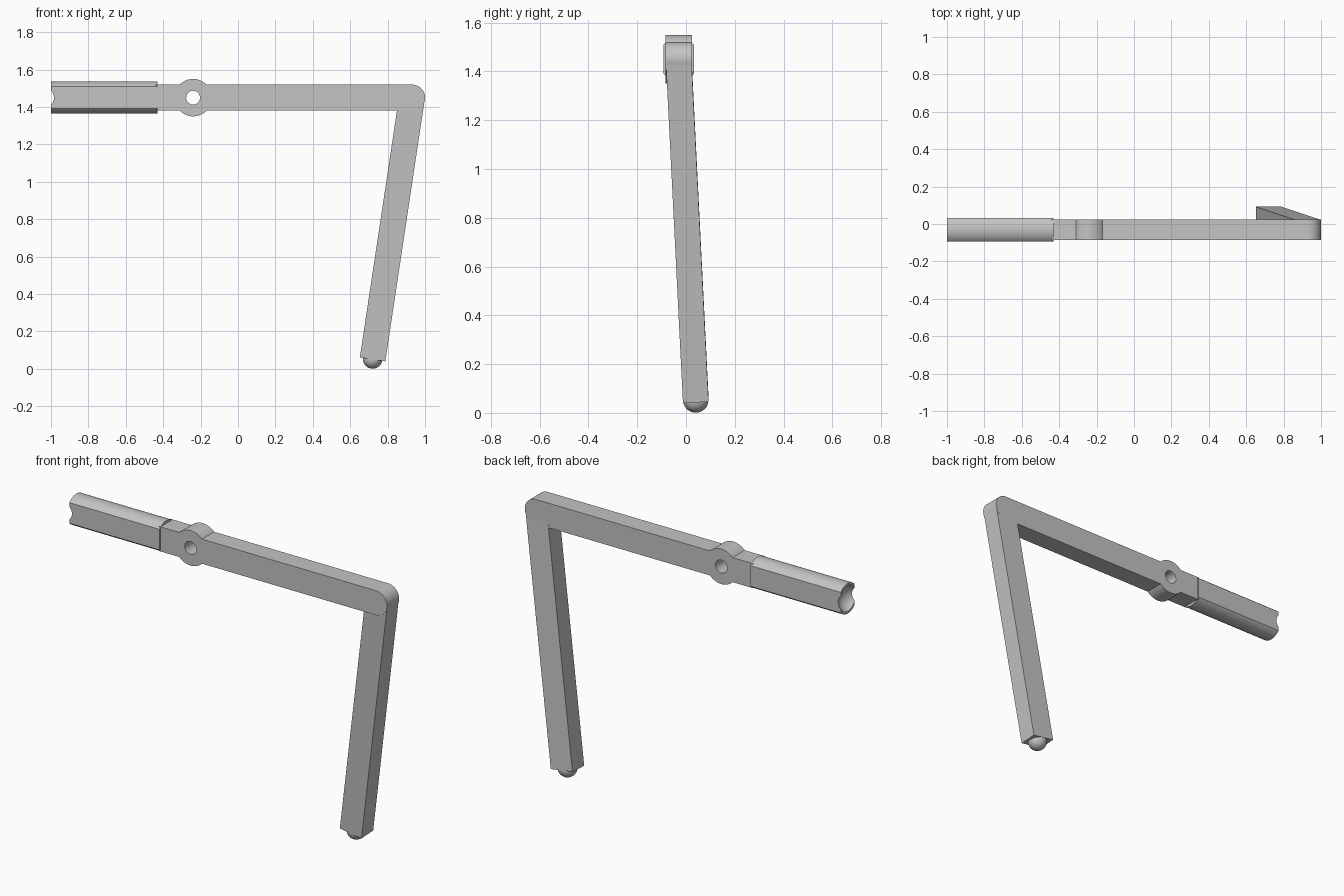
import bpy, bmesh
from math import sin, cos, asin, pi, radians
from mathutils import Vector, Matrix

cube = bpy.data.objects.get("Cube")
if cube:
    bpy.data.objects.remove(cube, do_unlink=True)

AXIS_Y, AXIS_Z = -0.03, 1.45      # centre line of the arm
ARM_R, ARM_HALF = 0.07, 0.055     # half height and half depth of the arm
HUB_X, HUB_R, HOLE_R = -0.24, 0.10, 0.037
PIVOT_X = 0.93

grey = bpy.data.materials.new("plain grey")
grey.use_nodes = True
grey.diffuse_color = (0.55, 0.55, 0.55, 1)
grey.node_tree.nodes["Principled BSDF"].inputs["Base Color"].default_value = (0.55, 0.55, 0.55, 1)


def make_object(name, bm):
    bmesh.ops.recalc_face_normals(bm, faces=bm.faces)
    mesh = bpy.data.meshes.new(name)
    bm.to_mesh(mesh)
    bm.free()
    mesh.materials.append(grey)
    obj = bpy.data.objects.new(name, mesh)
    bpy.context.collection.objects.link(obj)
    return obj


def prism(name, points, offset):
    """Extrude a closed loop of 3D points along an offset."""
    bm = bmesh.new()
    face = bm.faces.new([bm.verts.new(p) for p in points])
    new = bmesh.ops.extrude_face_region(bm, geom=[face])["geom"]
    bmesh.ops.translate(bm, vec=offset,
                        verts=[g for g in new if isinstance(g, bmesh.types.BMVert)])
    return make_object(name, bm)


def ball(name, centre, radius):
    bm = bmesh.new()
    bmesh.ops.create_uvsphere(bm, u_segments=48, v_segments=24, radius=radius,
                              matrix=Matrix.Translation(centre))
    return make_object(name, bm)


def arc(cx, cy, r, start, end, steps):
    angles = [start + (end - start) * i / steps for i in range(steps + 1)]
    return [(cx + r * cos(a), cy + r * sin(a)) for a in angles]


def activate(obj):
    bpy.ops.object.select_all(action='DESELECT')
    obj.select_set(True)
    bpy.context.view_layer.objects.active = obj


def cut(obj, cutter):
    cutter.hide_render = True
    mod = obj.modifiers.new("cut", 'BOOLEAN')
    mod.operation = 'DIFFERENCE'
    mod.solver = 'EXACT'
    mod.object = cutter
    activate(obj)
    bpy.ops.object.modifier_apply(modifier=mod.name)
    bpy.data.objects.remove(cutter, do_unlink=True)


def smooth(obj):
    activate(obj)
    bpy.ops.object.shade_smooth_by_angle(angle=radians(30))


# Arm: straight bar with a round end and a round hub, in one outline
neck = asin(ARM_R / HUB_R)
outline = [(-0.44, -ARM_R)]
outline += arc(HUB_X, 0, HUB_R, pi + neck, 2 * pi - neck, 24)
outline += arc(PIVOT_X, 0, ARM_R, -pi / 2, pi / 2, 32)
outline += arc(HUB_X, 0, HUB_R, neck, pi - neck, 24)
outline += [(-0.44, ARM_R)]
arm = prism("arm", [(x, AXIS_Y - ARM_HALF, AXIS_Z + z) for x, z in outline],
            (0, 2 * ARM_HALF, 0))

# Hole through the hub
hole = arc(HUB_X, AXIS_Z, HOLE_R, 0, 2 * pi, 40)[:-1]
cut(arm, prism("hub_hole", [(x, AXIS_Y - 0.2, z) for x, z in hole], (0, 0.4, 0)))
smooth(arm)

# Grip: round rod flattened front and back, with a ball socket in its free end
GRIP_R, GRIP_HALF = 0.086, 0.0627
spread = asin(GRIP_HALF / GRIP_R)
section = [p for mid in (pi / 2, 3 * pi / 2)
           for p in arc(AXIS_Y, AXIS_Z, GRIP_R, mid - spread, mid + spread, 20)]
grip = prism("grip", [(-1, y, z) for y, z in section], (0.57, 0, 0))
cut(grip, ball("socket_cutter", (-1.033, AXIS_Y, AXIS_Z), 0.08))
smooth(grip)

# Leg: square-ended bar leaning inward and back from the pivot
top = Vector((PIVOT_X, AXIS_Y, AXIS_Z))
foot = Vector((0.72, 0.04, 0.053))
down = (foot - top).normalized()
across = down.cross(Vector((0, 1, 0))).normalized() * 0.069
depth = down.cross(across).normalized() * 0.0525
prism("leg", [top + across * a + depth * b
              for a, b in ((-1, -1), (1, -1), (1, 1), (-1, 1))], foot - top)

# Ball foot
smooth(ball("ball_foot", foot, 0.052))
